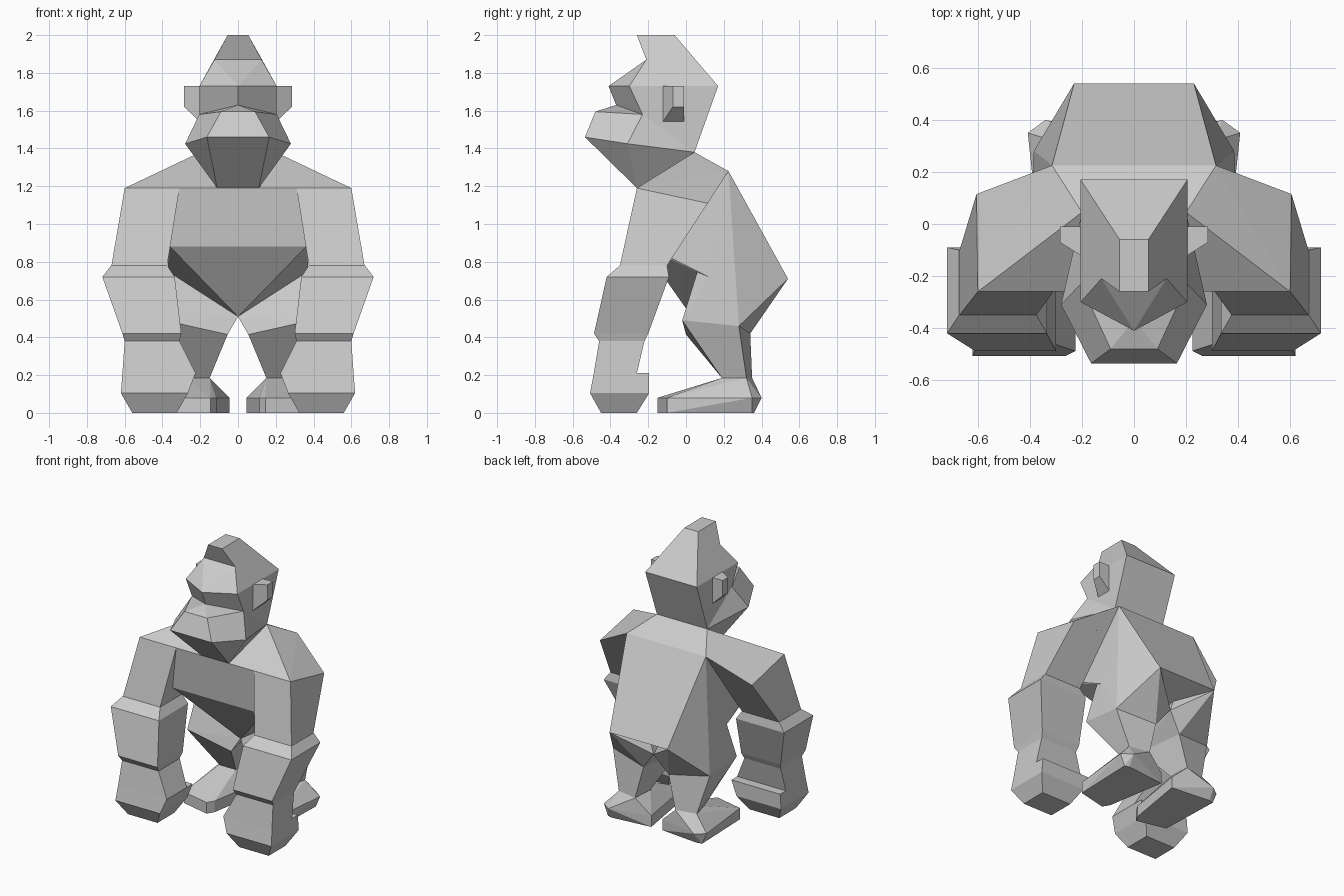
import bpy, bmesh

cube = bpy.data.objects.get("Cube")
if cube:
    bpy.data.objects.remove(cube, do_unlink=True)

# Single flat colour
grey = bpy.data.materials.new("light_grey")
grey.use_nodes = True
colour = (0.6, 0.6, 0.6, 1)
grey.diffuse_color = colour
grey.node_tree.nodes["Principled BSDF"].inputs["Base Color"].default_value = colour


def finish(name, bm):
    bmesh.ops.recalc_face_normals(bm, faces=bm.faces)
    mesh = bpy.data.meshes.new(name)
    bm.to_mesh(mesh)
    bm.free()
    mesh.materials.append(grey)
    obj = bpy.data.objects.new(name, mesh)
    bpy.context.collection.objects.link(obj)
    return obj


def flip(points):
    return [(-x, y, z) for x, y, z in points]


def hull(name, points):
    """Faceted solid wrapped around a few corner points."""
    bm = bmesh.new()
    verts = [bm.verts.new(p) for p in dict.fromkeys(points)]
    bmesh.ops.convex_hull(bm, input=verts)
    bmesh.ops.delete(bm, geom=[v for v in bm.verts if not v.link_faces], context='VERTS')
    bmesh.ops.dissolve_limit(bm, angle_limit=0.03, verts=bm.verts, edges=bm.edges)
    return finish(name, bm)


def loft(name, rings):
    """Skin closed rings of equal length and cap both ends."""
    bm = bmesh.new()
    loops = [[bm.verts.new(p) for p in ring] for ring in rings]
    n = len(loops[0])
    for a, b in zip(loops, loops[1:]):
        for i in range(n):
            j = (i + 1) % n
            bm.faces.new((a[i], a[j], b[j], b[i]))
    bm.faces.new(loops[0])
    bm.faces.new(loops[-1])
    return finish(name, bm)


def pair(maker, name, data):
    """Make a left part and its mirrored right twin."""
    maker("left_" + name, data)
    mirrored = [flip(r) for r in data] if maker is loft else flip(data)
    maker("right_" + name, mirrored)


def box_ring(z, x0, x1, y0, y1):
    return [(x0, y0, z), (x1, y0, z), (x1, y1, z), (x0, y1, z)]


# Head: half the corners, mirrored names start with a minus
corners = {
    "crown_front": (.055, -.26, 2), "crown_back": (.055, -.06, 2),
    "back": (.205, .17, 1.73), "nape": (.2, .045, 1.38),
    "forehead": (.125, -.21, 1.87), "brow": (.205, -.3, 1.73),
    "brow_mid": (0, -.41, 1.73), "eye": (.205, -.23, 1.58),
    "nose": (0, -.37, 1.63), "lip_top": (.09, -.48, 1.595),
    "lip": (.165, -.535, 1.46), "cheek": (.28, -.31, 1.425),
    "jaw": (.11, -.26, 1.19),
}
bm = bmesh.new()
v = {}
for key, p in corners.items():
    v[key] = bm.verts.new(p)
    v["-" + key] = v[key] if p[0] == 0 else bm.verts.new((-p[0], p[1], p[2]))
# Strip of faces that wraps the head along its middle
strip = ["forehead", "crown_front", "crown_back", "back", "nape", "jaw", "lip", "lip_top"]
for a, b in zip(strip, strip[1:]):
    bm.faces.new((v[a], v[b], v["-" + b], v["-" + a]))
bm.faces.new((v["forehead"], v["-forehead"], v["brow_mid"]))
bm.faces.new((v["lip_top"], v["-lip_top"], v["nose"]))
sides = [
    "forehead brow_mid brow", "brow brow_mid nose eye", "nose lip_top eye",
    "eye lip_top lip cheek", "cheek lip jaw", "cheek jaw nape", "eye cheek nape",
    "brow eye nape back", "crown_front forehead brow back", "crown_front back crown_back",
]
for side in sides:
    for sign in ("", "-"):
        bm.faces.new([v[sign + k] for k in side.split()])
finish("head", bm)

# Ears
pair(hull, "ear", [(.19, -.13, 1.73), (.19, -.01, 1.73), (.19, -.13, 1.53), (.19, -.01, 1.53),
                   (.285, -.07, 1.73), (.285, -.01, 1.73), (.285, -.07, 1.62), (.285, -.01, 1.62)])

# Shoulders and neck base
neck, hump = (.2, .045, 1.38), (.315, .225, 1.28)
shoulder_front, shoulder_back = (.6, -.26, 1.19), (.605, .115, 1.11)
girdle = [neck, hump, shoulder_front, shoulder_back]
hull("shoulders", girdle + flip(girdle))

# Torso: chest, back and belly point
rump, waist, groin = (.23, .54, .71), (.37, .12, .72), (0, .03, .51)
trunk = [(.32, -.26, 1.19), (.36, -.23, .88), hump, rump, (.37, -.08, .82), waist]
hull("torso", trunk + flip(trunk) + [groin])

# Upper arms
pair(hull, "upper_arm", [(.31, -.26, 1.19), shoulder_front, shoulder_back, hump,
                         (.67, -.35, .78), (.67, -.1, .78), (.375, -.35, .78), (.375, -.1, .78)])

# Forearms
pair(loft, "forearm", [box_ring(.78, .375, .672, -.35, -.1), box_ring(.72, .335, .718, -.42, -.09),
                       box_ring(.42, .3, .612, -.487, -.2), box_ring(.38, .31, .6, -.46, -.22)])

# Hands resting on the knuckles, fingers curled back
pair(loft, "hand", [box_ring(.38, .31, .6, -.46, -.22), box_ring(.21, .225, .612, -.488, -.26),
                    box_ring(.21, .225, .612, -.488, -.195), box_ring(.105, .265, .62, -.508, -.195),
                    box_ring(0, .325, .56, -.45, -.26)])

# Legs: the thighs flare out from the back and meet at the groin
knee = [(.055, 0, .415), (.39, -.02, .49), (.385, .28, .46), (.1, .34, .42)]
ankle = [(.15, .19, .185), (.28, .19, .185), (.31, .32, .185), (.16, .35, .185)]
pair(hull, "thigh", knee + [hump, rump, waist, groin, (0, .37, .55)])
pair(loft, "shin", [knee, ankle])

# Feet
sole = [(.045, .33), (.115, -.1), (.145, -.15), (.36, -.1), (.408, .35), (.34, .4)]
foot = [(x, y, .08) for x, y in sole] + [(min(x, .375), min(y, .36), 0) for x, y in sole]
pair(hull, "foot", foot + ankle)
